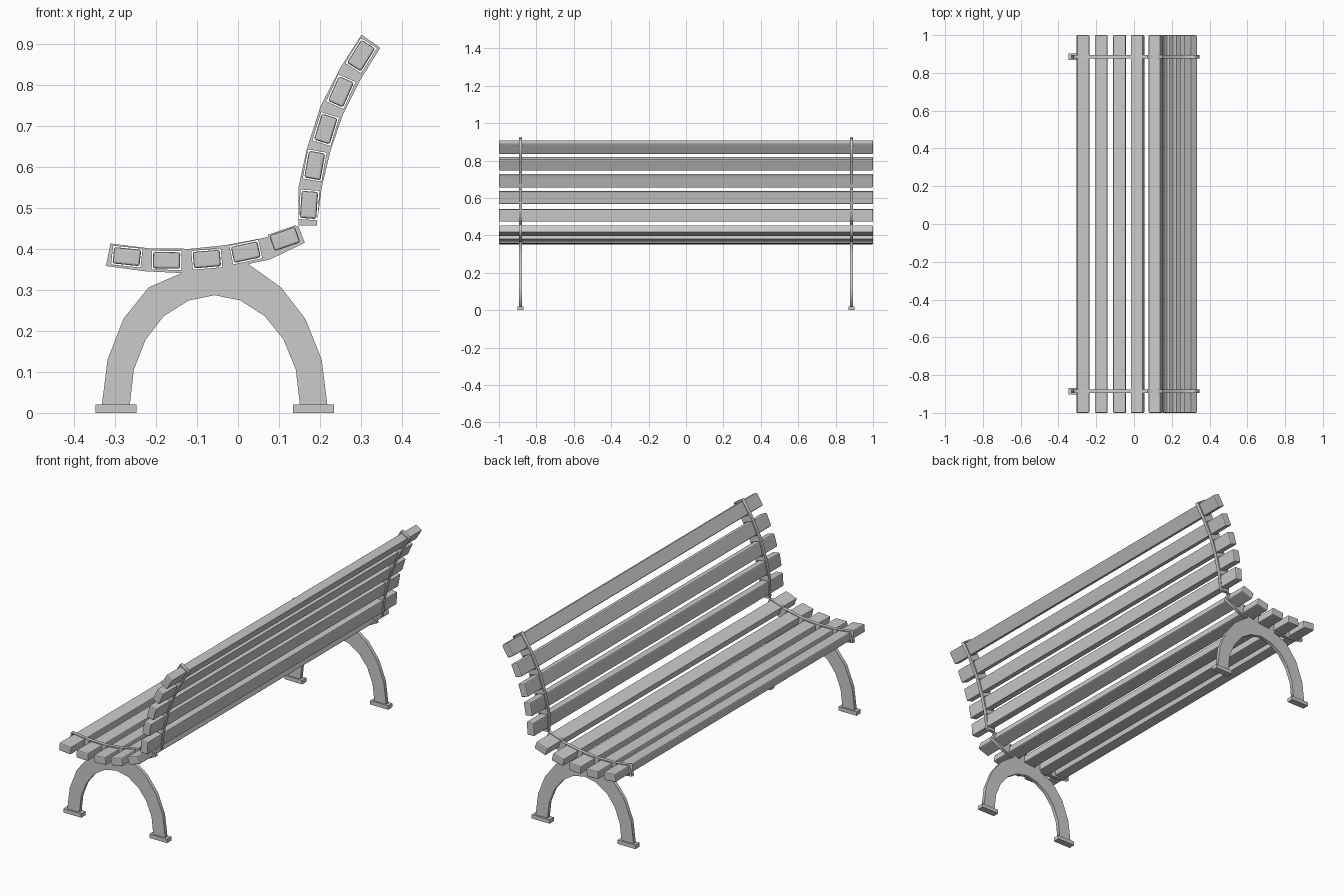
import bpy
from math import radians, sin, cos

if "Cube" in bpy.data.objects:
    bpy.data.objects.remove(bpy.data.objects["Cube"])

# slats: centre x, centre z, tilt of the wide side in degrees
SEAT = [(-0.271, 0.381, -6), (-0.174, 0.372, -1), (-0.076, 0.375, 5),
        (0.019, 0.392, 12), (0.114, 0.424, 19)]
BACK = [(0.173, 0.507, 86), (0.187, 0.603, 80), (0.214, 0.692, 73),
        (0.251, 0.783, 66), (0.300, 0.871, 58)]
SLAT_W, SLAT_T, GAP = 0.066, 0.040, 0.003


def hole(x, z, deg):
    a, w, t = radians(deg), SLAT_W / 2 + GAP, SLAT_T / 2 + GAP
    return [(x + u * cos(a) - v * sin(a), z + u * sin(a) + v * cos(a))
            for u, v in ((-w, -t), (w, -t), (w, t), (-w, t))]


def plate(name, loops, y, thick):
    """Flat plate in the xz plane; loops after the first are holes."""
    cu = bpy.data.curves.new(name, 'CURVE')
    cu.dimensions = '2D'
    cu.fill_mode = 'BOTH'
    cu.extrude = thick / 2
    for pts in loops:
        sp = cu.splines.new('POLY')
        sp.points.add(len(pts) - 1)
        for p, (x, z) in zip(sp.points, pts):
            p.co = (x, z, 0, 1)
        sp.use_cyclic_u = True
    ob = bpy.data.objects.new(name, cu)
    bpy.context.collection.objects.link(ob)
    ob.rotation_euler.x = radians(90)
    ob.location.y = y
    bpy.ops.object.select_all(action='DESELECT')
    ob.select_set(True)
    bpy.context.view_layer.objects.active = ob
    bpy.ops.object.convert(target='MESH')


def box(name, loc, size, deg=0, bevel=0):
    bpy.ops.mesh.primitive_cube_add(size=1, location=loc)
    ob = bpy.context.object
    ob.name = name
    for v in ob.data.vertices:
        v.co = [c * s for c, s in zip(v.co, size)]
    ob.rotation_euler.y = -radians(deg)
    if bevel:
        m = ob.modifiers.new("bevel", 'BEVEL')
        m.width = bevel
        m.segments = 2


# wooden slats
for label, slats in (("seat_slat", SEAT), ("back_slat", BACK)):
    for x, z, deg in slats:
        box(label, (x, 0, z), (SLAT_W, 2, SLAT_T), deg, 0.005)

# side frame outlines
seat_rail = [(-0.311, 0.413), (-0.215, 0.401), (-0.117, 0.400), (-0.03, 0.409),
             (0.065, 0.427), (0.147, 0.456), (0.163, 0.415), (0.078, 0.374),
             (0.025, 0.363), (-0.045, 0.348), (-0.137, 0.341), (-0.225, 0.345),
             (-0.322, 0.358)]
back_rail = [(0.148, 0.457), (0.148, 0.553), (0.168, 0.644), (0.201, 0.747),
             (0.25, 0.842), (0.301, 0.922), (0.347, 0.890), (0.297, 0.81),
             (0.255, 0.725), (0.226, 0.641), (0.204, 0.549), (0.192, 0.457)]
arch = [(-0.332, 0.018), (-0.318, 0.13), (-0.279, 0.230), (-0.218, 0.306),
        (-0.137, 0.341), (-0.045, 0.348), (0.025, 0.363), (0.106, 0.305),
        (0.165, 0.228), (0.204, 0.13), (0.218, 0.018), (0.151, 0.018),
        (0.141, 0.105), (0.111, 0.179), (0.065, 0.236), (0.006, 0.274),
        (-0.057, 0.287), (-0.12, 0.274), (-0.181, 0.236), (-0.225, 0.179),
        (-0.254, 0.105), (-0.264, 0.018)]

# two iron side frames with feet
for y in (-0.885, 0.885):
    plate("seat_rail", [seat_rail] + [hole(*s) for s in SEAT], y, 0.018)
    plate("back_rail", [back_rail] + [hole(*s) for s in BACK], y, 0.018)
    plate("leg_arch", [arch], y, 0.018)
    for x in (-0.298, 0.184):
        box("foot", (x, y, 0.01), (0.1, 0.034, 0.02))
